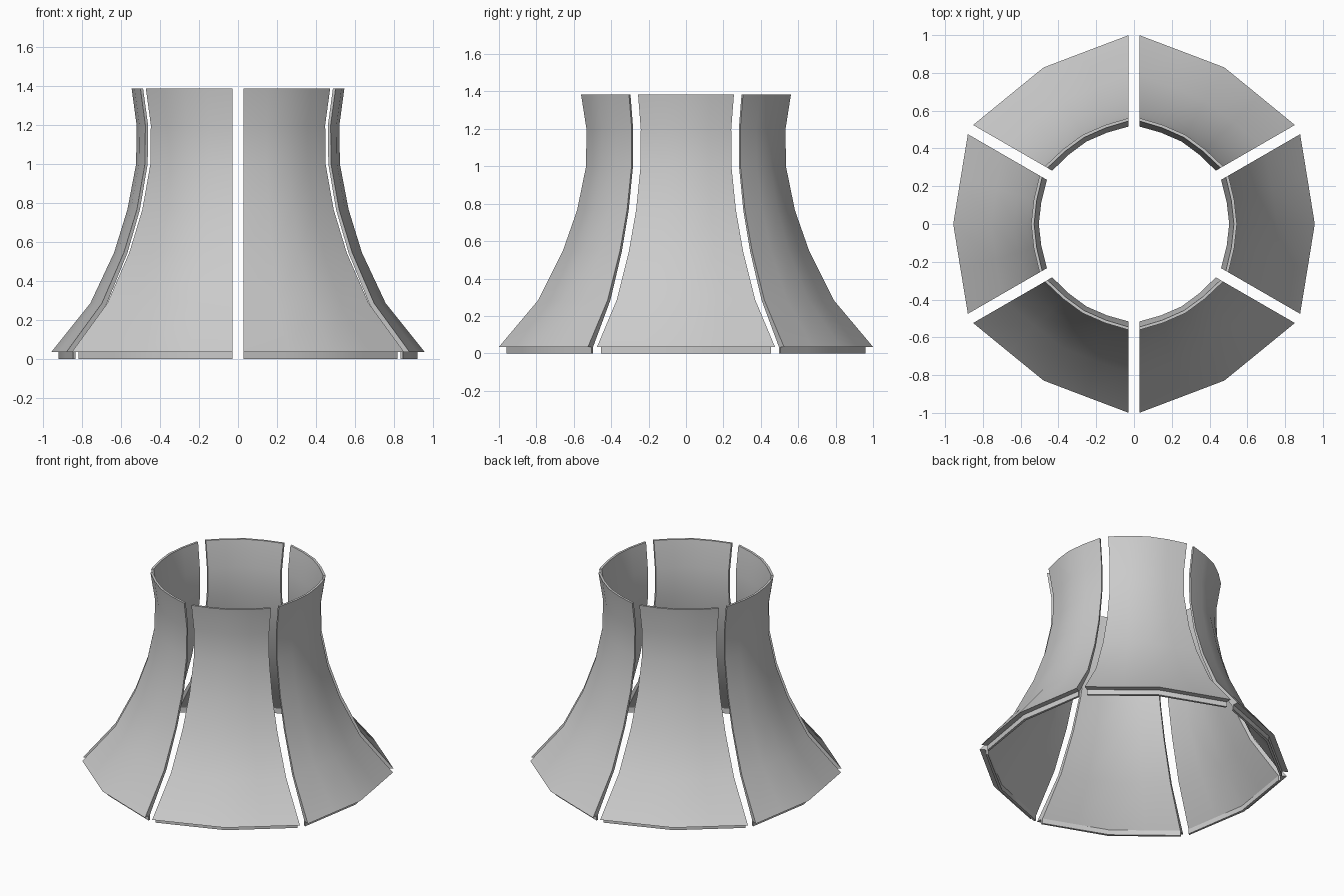
import bpy, bmesh
from math import sin, cos, asin, radians, pi
from mathutils import Matrix

cube = bpy.data.objects.get("Cube")
if cube:
    bpy.data.objects.remove(cube, do_unlink=True)

# One plain grey for every panel
grey = bpy.data.materials.new("plain grey")
grey.use_nodes = True
colour = (0.6, 0.6, 0.6, 1)
grey.diffuse_color = colour
grey.node_tree.nodes["Principled BSDF"].inputs["Base Color"].default_value = colour

HALF_GAP = 0.028

# Flared wall: height, radius at the panel middle, radius at its side edges, thickness
WALL = [
    (0.035, 0.957, 1.000, 0.055),
    (0.285, 0.757, 0.790, 0.030),
    (0.545, 0.635, 0.660, 0.022),
    (0.765, 0.567, 0.583, 0.018),
    (1.000, 0.522, 0.535, 0.016),
    (1.200, 0.520, 0.533, 0.016),
    (1.385, 0.545, 0.562, 0.016),
]

# Closed cross-section: up the outside, down the inside, round the bottom lip
section = [(z, m, e) for z, m, e, t in WALL]
section += [(z, m - t, e - t) for z, m, e, t in reversed(WALL)]
section += [(0, 0.902, 0.945), (0, 0.920, 0.960), (0.035, 0.920, 0.960)]


def ring_point(z, middle, edge, s):
    """Point across the panel, s from -1 (one side) to 1 (other side)."""
    angle = radians(30) - asin(HALF_GAP / edge)
    x, y = edge * cos(angle), edge * sin(angle)
    bow = 0.008 * min(1, z) if abs(s) == 0.5 else 0
    return (middle + (x - middle) * abs(s) + bow, y * s, z)


def build_panel(name, turn):
    bm = bmesh.new()
    rows = [[bm.verts.new(ring_point(*p, s)) for p in section]
            for s in (-1, -0.5, 0, 0.5, 1)]
    n = len(section)
    for a, b in zip(rows, rows[1:]):
        for i in range(n):
            j = (i + 1) % n
            bm.faces.new((a[i], b[i], b[j], a[j]))
    # Cut side faces
    for row in (rows[0], rows[-1]):
        bm.faces.new(row)
    bmesh.ops.recalc_face_normals(bm, faces=bm.faces)
    bm.transform(Matrix.Rotation(turn, 4, 'Z'))
    mesh = bpy.data.meshes.new(name)
    bm.to_mesh(mesh)
    bm.free()
    mesh.materials.append(grey)
    obj = bpy.data.objects.new(name, mesh)
    bpy.context.collection.objects.link(obj)
    return obj


# Six panels around the centre
names = ["left", "back_left", "back_right", "right", "front_right", "front_left"]
panels = [build_panel(f"{n}_panel", i * pi / 3) for i, n in enumerate(names)]

bpy.ops.object.select_all(action='DESELECT')
for p in panels:
    p.select_set(True)
bpy.context.view_layer.objects.active = panels[0]
bpy.ops.object.shade_smooth_by_angle(angle=radians(30))
